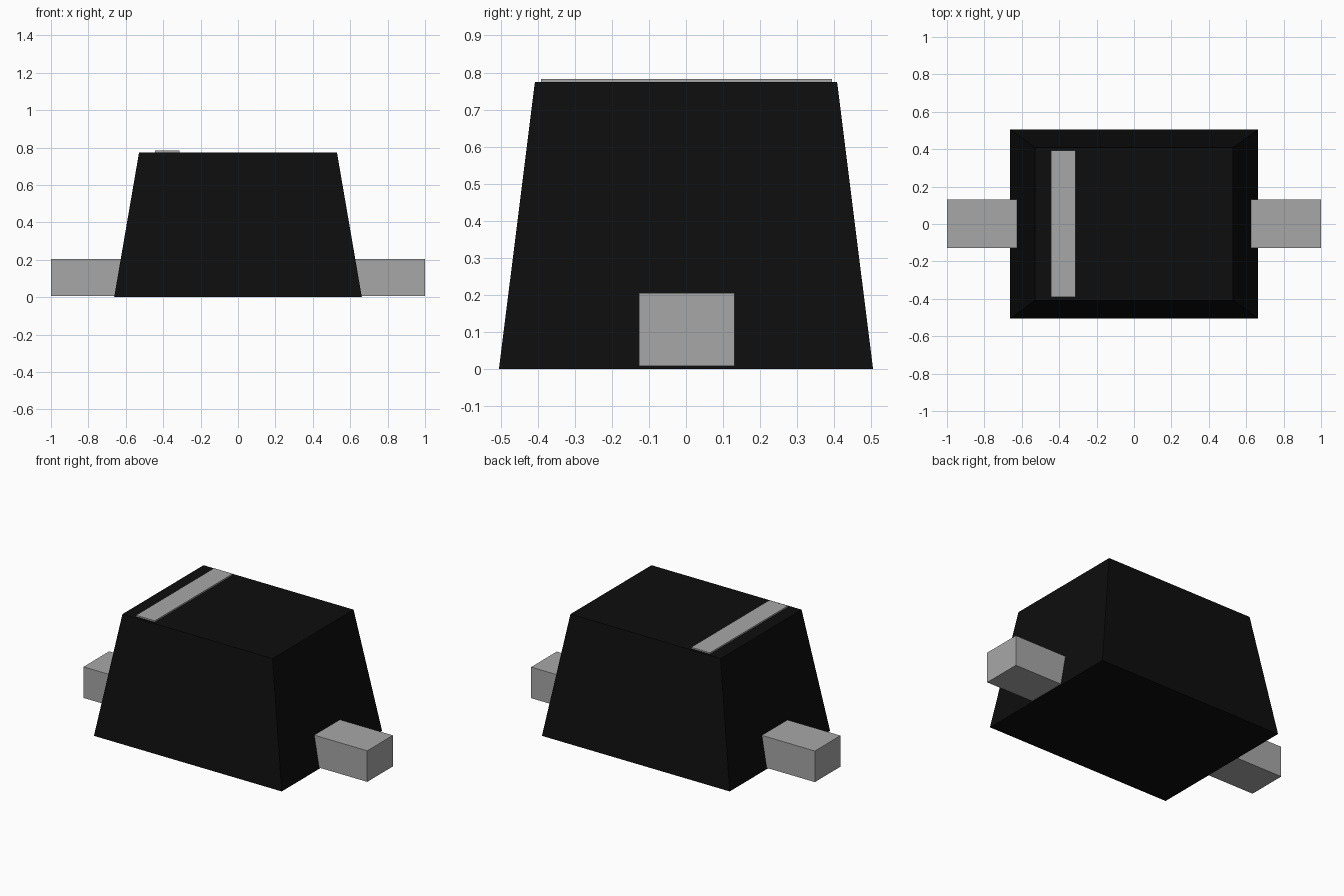
import bpy
import bmesh

default_cube = bpy.data.objects.get("Cube")
if default_cube:
    bpy.data.objects.remove(default_cube, do_unlink=True)


def make_material(name, rgb):
    mat = bpy.data.materials.new(name)
    mat.use_nodes = True
    colour = (*rgb, 1.0)
    mat.diffuse_color = colour
    mat.node_tree.nodes["Principled BSDF"].inputs["Base Color"].default_value = colour
    return mat


black = make_material("black plastic", (0.0042, 0.0042, 0.0042))
grey = make_material("grey metal", (0.39, 0.39, 0.39))


def make_block(name, low, high, mat, top_scale=(1.0, 1.0)):
    """Box between two corners; its top face can be narrowed in x and y."""
    centre = [(a + b) / 2 for a, b in zip(low, high)]
    size = [b - a for a, b in zip(low, high)]
    bm = bmesh.new()
    bmesh.ops.create_cube(bm, size=1.0)
    for v in bm.verts:
        sx, sy = top_scale if v.co.z > 0 else (1.0, 1.0)
        v.co.x *= size[0] * sx
        v.co.y *= size[1] * sy
        v.co.z *= size[2]
    mesh = bpy.data.meshes.new(name)
    bm.to_mesh(mesh)
    bm.free()
    mesh.materials.append(mat)
    obj = bpy.data.objects.new(name, mesh)
    obj.location = centre
    bpy.context.collection.objects.link(obj)
    return obj


# Tapered housing
make_block("body", (-0.662, -0.505, 0.0), (0.662, 0.505, 0.774), black,
           top_scale=(0.529 / 0.662, 0.408 / 0.505))

# Metal terminals reaching out at both ends
for side, x0, x1 in (("left", 0.60, 1.0), ("right", -1.0, -0.60)):
    make_block(side + "_terminal", (x0, -0.127, 0.007), (x1, 0.131, 0.205), grey)

# Thin marking stripe on the top
make_block("top_stripe", (-0.445, -0.391, 0.774), (-0.313, 0.394, 0.783), grey)
